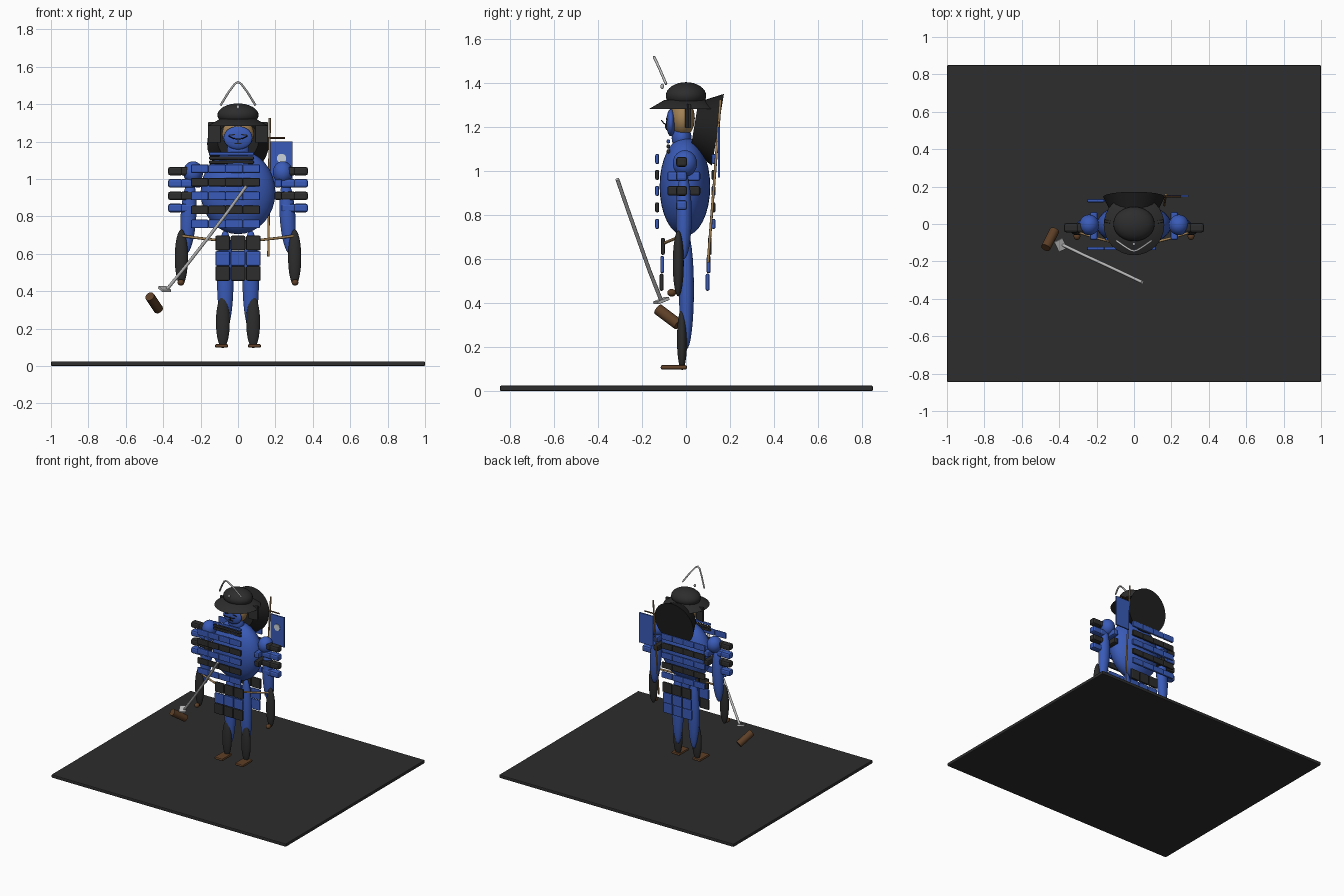
import bpy
import math
from mathutils import Vector

if "Cube" in bpy.data.objects:
    bpy.data.objects.remove(bpy.data.objects["Cube"])


def material(name, rgb):
    m = bpy.data.materials.new(name)
    m.use_nodes = True
    m.diffuse_color = (*rgb, 1)
    m.node_tree.nodes["Principled BSDF"].inputs["Base Color"].default_value = (*rgb, 1)
    return m


BLUE = material("royal blue", (0.042, 0.105, 0.48))
BLACK = material("charcoal black", (0.026, 0.026, 0.026))
HAT = material("deep black", (0.014, 0.014, 0.014))
BROWN = material("dark brown", (0.11, 0.05, 0.02))
TAN = material("tan", (0.36, 0.22, 0.09))
STEEL = material("light steel", (0.5, 0.5, 0.5))
WHITE = material("pale grey", (0.6, 0.65, 0.72))


def finish(ob, name, mat, smooth=True):
    ob.name = name
    ob.data.materials.append(mat)
    if smooth:
        bpy.ops.object.shade_smooth_by_angle(angle=math.radians(35))
    return ob


def ball(name, loc, radii, mat, rot=(0, 0, 0)):
    bpy.ops.mesh.primitive_uv_sphere_add(segments=32, ring_count=16, location=loc, rotation=rot)
    ob = bpy.context.object
    ob.scale = radii
    return finish(ob, name, mat)


def box(name, loc, size, mat, bevel=0.0, rot=(0, 0, 0)):
    bpy.ops.mesh.primitive_cube_add(size=1, location=loc, rotation=rot)
    ob = bpy.context.object
    ob.scale = size
    bpy.ops.object.transform_apply(location=False, rotation=False, scale=True)
    if bevel:
        mod = ob.modifiers.new("rounded edges", "BEVEL")
        mod.width = bevel
        mod.segments = 2
    return finish(ob, name, mat, False)


def cone(name, a, b, r1, r2, mat, sides=32):
    """Cylinder or cone frustum running from point a to point b."""
    a, b = Vector(a), Vector(b)
    d = b - a
    bpy.ops.mesh.primitive_cone_add(vertices=sides, radius1=r1, radius2=r2, depth=d.length,
                                    location=(a + b) / 2)
    ob = bpy.context.object
    ob.rotation_euler = d.to_track_quat("Z", "Y").to_euler()
    return finish(ob, name, mat)


def wire(name, points, radius, mat):
    cu = bpy.data.curves.new(name, "CURVE")
    cu.dimensions = "3D"
    cu.bevel_depth = radius
    cu.bevel_resolution = 2
    cu.use_fill_caps = True
    sp = cu.splines.new("POLY")
    sp.points.add(len(points) - 1)
    for p, co in zip(sp.points, points):
        p.co = (*co, 1)
    ob = bpy.data.objects.new(name, cu)
    bpy.context.collection.objects.link(ob)
    cu.materials.append(mat)


# Ground slab
box("ground_slab", (0, 0.002, 0.0125), (2, 1.695, 0.025), BLACK, 0.006)

# Torso and neck
ball("torso", (0, -0.005, 0.93), (0.2, 0.115, 0.225), BLUE)
ball("neck", (0, -0.02, 1.15), (0.06, 0.045, 0.06), BLUE)

# Chest and back lamellar rows, each made of short rounded segments
for row, z in enumerate((1.055, 0.983, 0.91, 0.835, 0.76)):
    mat = BLACK if row % 2 else BLUE
    for side, y in (("front", -0.131), ("back", 0.125)):
        for seg in range(4):
            box(f"{side}_plate", (-0.205 + 0.092 * seg, y, z), (0.094, 0.018, 0.046), mat, 0.007)

# Throat guard bars
for z, mat in ((1.135, BLUE), (1.112, BLACK), (1.09, BLACK)):
    box("throat_bar", (-0.035, -0.08, z), (0.24, 0.016, 0.018), mat, 0.006)

# Skirt panels
for col in (-0.082, 0, 0.082):
    for row, z in enumerate((0.658, 0.575, 0.495)):
        front = (BLACK, BLUE, BLACK)[row]
        back = (BLACK, BLUE, BLUE)[row]
        box("front_skirt_plate", (col, -0.105 - 0.003 * row, z), (0.078, 0.018, 0.078), front, 0.007)
        box("back_skirt_plate", (col, 0.108 - 0.005 * row, z), (0.078, 0.018, 0.078), back, 0.007)

# Limbs and shoulder armour, mirrored
for s, side in ((1, "left"), (-1, "right")):
    ball(side + "_shoulder", (s * 0.24, -0.005, 1.035), (0.053, 0.055, 0.06), BLUE)
    ball(side + "_upper_arm", (s * 0.265, -0.01, 0.8), (0.042, 0.036, 0.2), BLUE, (0, -s * 0.06, 0))
    ball(side + "_forearm", (s * 0.303, -0.035, 0.58), (0.035, 0.025, 0.15), BLACK)
    ball(side + "_hand", (s * 0.305, -0.065, 0.447), (0.018, 0.02, 0.017), BROWN)
    for row, z in enumerate((1.042, 0.977, 0.91, 0.845)):
        mat = BLUE if row % 2 else BLACK
        for x in (0.27, 0.335):
            box(side + "_sleeve_plate", (s * x, -0.02, z), (0.078, 0.05, 0.046), mat, 0.012)
        if row in (1, 2):
            box(side + "_side_plate", (s * 0.215, -0.01, z), (0.04, 0.15, 0.044), mat, 0.01)
    ball(side + "_thigh", (s * 0.068, 0.002, 0.46), (0.044, 0.034, 0.27), BLUE)
    ball(side + "_shin", (s * 0.081, -0.018, 0.235), (0.037, 0.023, 0.14), BLACK)
    box(side + "_foot", (s * 0.088, -0.055, 0.108), (0.07, 0.12, 0.02), BROWN, 0.008)
    wire(side + "_hip_cord", [(s * 0.1, -0.1, 0.672), (s * 0.2, -0.075, 0.683), (s * 0.295, -0.045, 0.695)],
         0.007, TAN)

# Head and mask
ball("head", (0, -0.015, 1.24), (0.085, 0.055, 0.085), TAN)
ball("mask", (0, -0.068, 1.22), (0.077, 0.022, 0.062), BLUE)
for s in (1, -1):
    box("eye", (s * 0.032, -0.087, 1.236), (0.03, 0.008, 0.006), HAT, 0, (0, s * 0.15, 0))
    wire("moustache", [(0, -0.092, 1.213), (s * 0.025, -0.1, 1.217), (s * 0.05, -0.112, 1.23)], 0.0025, HAT)
    box("cheek_guard", (s * 0.125, 0.01, 1.25), (0.07, 0.015, 0.11), BLACK, 0.004, (0, 0, s * 0.2))
box("nose", (0, -0.091, 1.205), (0.008, 0.009, 0.024), HAT)
box("mouth", (0, -0.087, 1.19), (0.036, 0.008, 0.005), HAT)

# Helmet
ball("helmet_dome", (0, 0, 1.342), (0.11, 0.092, 0.062), BLACK)
cone("helmet_brim", (0, -0.005, 1.283), (0, -0.005, 1.322), 0.162, 0.095, BLACK)
cone("neck_guard", (0, 0.145, 1.188), (0, 0.038, 1.206), 0.165, 0.11, HAT)

# Crest and its stud
wire("helmet_crest", [(-0.093, -0.09, 1.395), (-0.05, -0.12, 1.465), (-0.018, -0.14, 1.508),
                      (0, -0.145, 1.518), (0.018, -0.14, 1.508), (0.05, -0.12, 1.465),
                      (0.093, -0.09, 1.395)], 0.006, STEEL)
ball("crest_stud", (0, -0.108, 1.385), (0.008, 0.008, 0.012), STEEL)

# Back banner
cone("banner_pole", (0.162, 0.1, 0.585), (0.17, 0.157, 1.325), 0.006, 0.006, TAN, 12)
cone("banner_crossbar", (0.16, 0.147, 1.22), (0.25, 0.147, 1.22), 0.005, 0.005, BROWN, 12)
box("banner", (0.233, 0.15, 1.085), (0.118, 0.01, 0.23), BLUE)
cone("banner_disc", (0.233, 0.146, 1.11), (0.233, 0.141, 1.11), 0.025, 0.025, WHITE)

# Sword
wire("sword_blade", [(-0.38, -0.112, 0.41), (-0.27, -0.165, 0.545), (-0.165, -0.213, 0.68),
                     (-0.06, -0.262, 0.818), (0.045, -0.312, 0.963)], 0.009, STEEL)
box("sword_guard", (-0.392, -0.112, 0.411), (0.05, 0.062, 0.014), STEEL, 0.003, (0.35, 0, 0.45))
cone("sword_handle", (-0.472, -0.127, 0.372), (-0.425, -0.035, 0.303), 0.026, 0.026, BROWN, 16)
